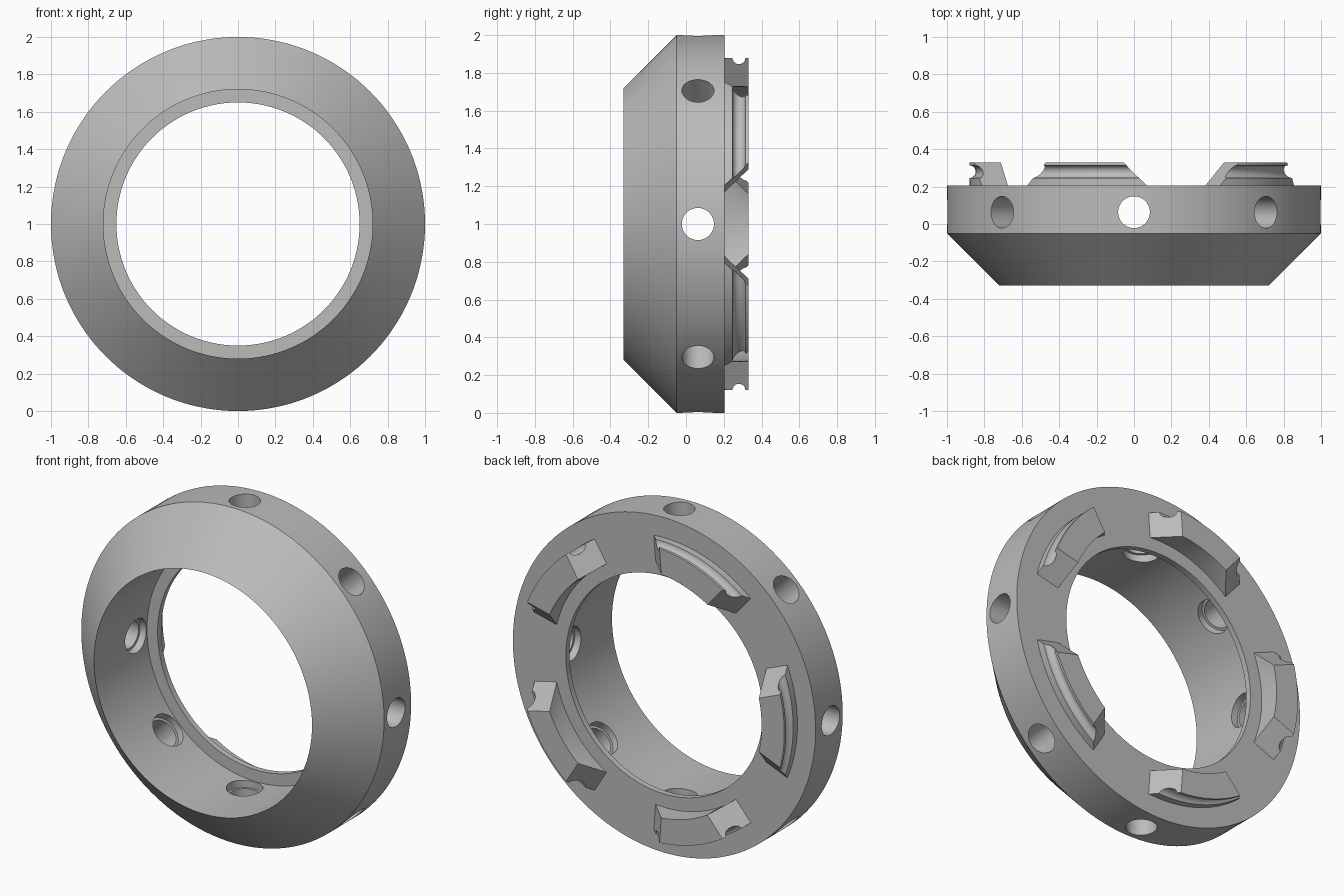
import bpy, bmesh, math
from mathutils import Matrix

if "Cube" in bpy.data.objects:
    bpy.data.objects.remove(bpy.data.objects["Cube"])

CZ = 1.0                      # height of the ring axis, which runs along y
BACK, TIP = 0.205, 0.33       # back face of the ring, tip of the lugs

grey = bpy.data.materials.new("grey metal")
grey.diffuse_color = (0.5, 0.5, 0.5, 1)
grey.use_nodes = True
grey.node_tree.nodes["Principled BSDF"].inputs["Base Color"].default_value = grey.diffuse_color


def make(name, bm):
    bmesh.ops.recalc_face_normals(bm, faces=bm.faces)
    me = bpy.data.meshes.new(name)
    bm.to_mesh(me)
    bm.free()
    me.materials.append(grey)
    ob = bpy.data.objects.new(name, me)
    bpy.context.collection.objects.link(ob)
    return ob


def smooth(ob):
    bpy.ops.object.select_all(action='DESELECT')
    ob.select_set(True)
    bpy.context.view_layer.objects.active = ob
    bpy.ops.object.shade_smooth_by_angle(angle=math.radians(30))


def point(r, a, y):
    return (r * math.cos(a), y, CZ + r * math.sin(a))


def bridge(bm, a, b):
    n = len(a)
    for i in range(n):
        j = (i + 1) % n
        bm.faces.new((a[i], a[j], b[j], b[i]))


# Ring body: revolved (radius, y) section with chamfered front and rear inner lip
section = [(0.72, -0.33), (1.0, -0.05), (1.0, BACK), (0.65, BACK), (0.65, 0.17), (0.72, 0.17)]
bm = bmesh.new()
N = 144
rings = [[bm.verts.new(point(r, 2 * math.pi * k / N, y)) for r, y in section] for k in range(N)]
for k in range(N):
    bridge(bm, rings[k], rings[(k + 1) % N])
body = make("ring_body", bm)

# Eight radial holes, counterbored on the inside
bm = bmesh.new()
steps = [(0.1, 0.5), (0.1, 0.76), (0.085, 0.76), (0.085, 1.1)]   # hole radius, distance from axis
M = 40
for h in range(8):
    place = Matrix.Translation((0, 0.063, CZ)) @ Matrix.Rotation(h * math.pi / 4, 4, 'Y')
    loops = []
    for r, d in steps:
        loop = bmesh.ops.create_circle(bm, segments=M, radius=r, matrix=place @ Matrix.Translation((0, 0, d)))
        loops.append(loop['verts'])
    for a, b in zip(loops, loops[1:]):
        bridge(bm, a, b)
    bm.faces.new(loops[0])
    bm.faces.new(loops[-1])
cutter = make("hole_cutter", bm)
cutter.hide_render = True
mod = body.modifiers.new("holes", 'BOOLEAN')
mod.operation = 'DIFFERENCE'
mod.solver = 'EXACT'
mod.object = cutter
bpy.context.view_layer.objects.active = body
bpy.ops.object.modifier_apply(modifier=mod.name)
bpy.data.objects.remove(cutter)
smooth(body)

# Five lugs with sloped ends and a rounded groove round the outside
groove = [(0.88 - 0.034 * math.sin(t * math.pi / 10), 0.28 - 0.034 * math.cos(t * math.pi / 10))
          for t in range(11)]
lug_section = [(0.73, BACK - 0.005), (0.88, BACK - 0.005)] + groove + [(0.88, TIP), (0.73, TIP)]
S = 24
for n in range(5):
    mid = math.radians(36 + 72 * n)
    bm = bmesh.new()
    cuts = []
    for k in range(S + 1):
        t = 2 * k / S - 1
        cuts.append([bm.verts.new(point(r, mid + t * (math.radians(22.5) - (y - BACK) / r), y))
                     for r, y in lug_section])
    for a, b in zip(cuts, cuts[1:]):
        bridge(bm, a, b)
    bm.faces.new(cuts[0])
    bm.faces.new(cuts[-1])
    smooth(make(f"lug_{n + 1}", bm))
